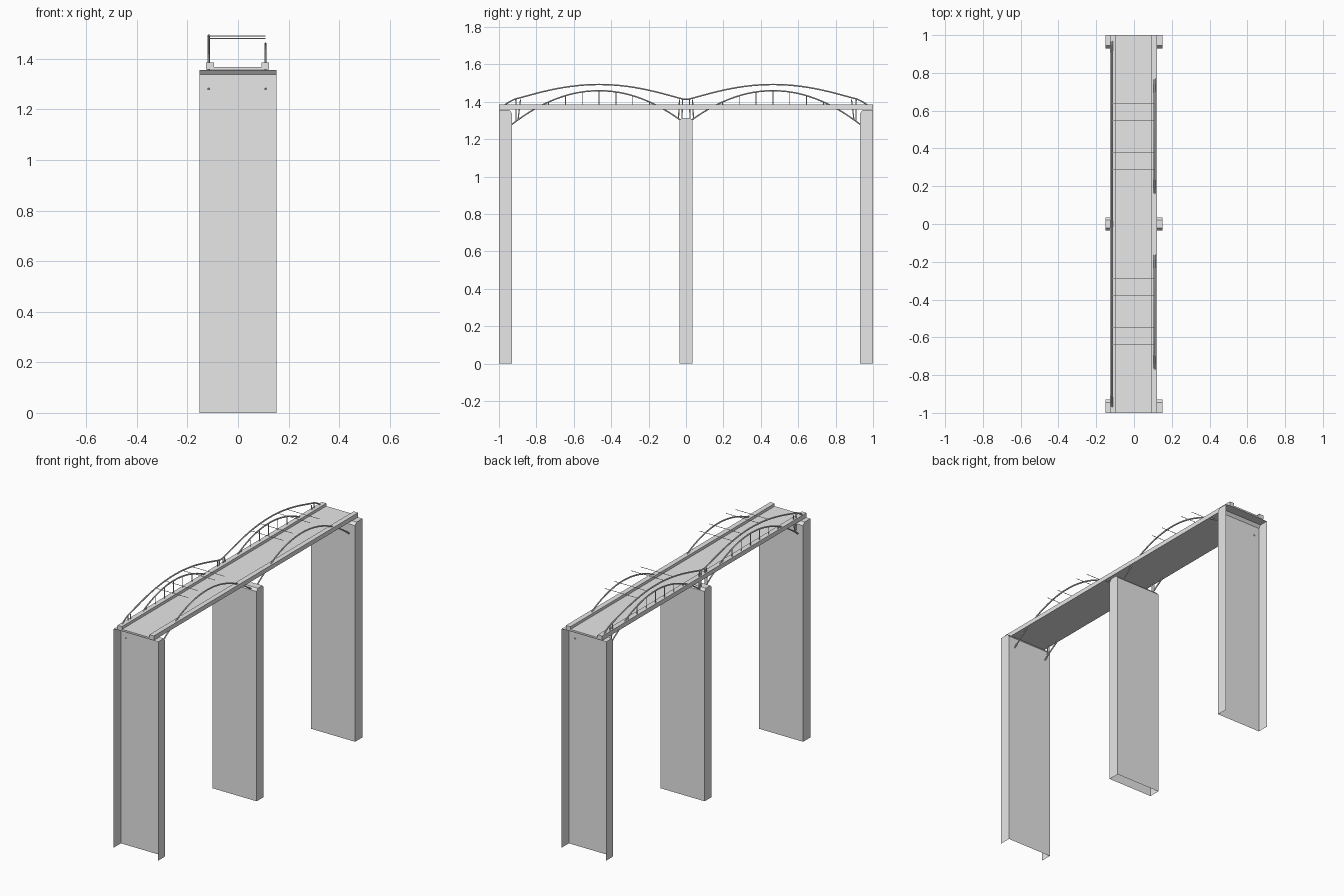
import bpy
import bmesh
from mathutils import Vector

cube = bpy.data.objects.get("Cube")
if cube:
    bpy.data.objects.remove(cube)

GREY = bpy.data.materials.new("concrete_grey")
GREY.use_nodes = True
COLOUR = (0.8, 0.8, 0.8, 1)
GREY.diffuse_color = COLOUR
GREY.node_tree.nodes["Principled BSDF"].inputs["Base Color"].default_value = COLOUR

MID = 0.465        # centre of a span along y
PIER_X = 0.152
LEFT, RIGHT = -0.116, 0.109


def add_object(name, mesh):
    mesh.materials.append(GREY)
    obj = bpy.data.objects.new(name, mesh)
    bpy.context.collection.objects.link(obj)
    return obj


def extrude(name, profile, axis, low, high, open_edges=()):
    """Extrude a closed profile along x or y, leaving the listed edges open."""
    bm = bmesh.new()

    def ring(t):
        return [bm.verts.new((t, a, z) if axis == "x" else (a, t, z)) for a, z in profile]

    a, b = ring(low), ring(high)
    n = len(profile)
    bm.faces.new(a)
    bm.faces.new(b[::-1])
    for i in range(n):
        if i not in open_edges:
            j = (i + 1) % n
            bm.faces.new((a[i], b[i], b[j], a[j]))
    bmesh.ops.recalc_face_normals(bm, faces=bm.faces)
    mesh = bpy.data.meshes.new(name)
    bm.to_mesh(mesh)
    bm.free()
    return add_object(name, mesh)


def rods(name, paths, radius):
    """Thin bars following several point paths, as one mesh."""
    curve = bpy.data.curves.new(name, "CURVE")
    curve.dimensions = "3D"
    curve.bevel_depth = radius
    curve.bevel_resolution = 1
    curve.use_fill_caps = True
    for path in paths:
        spline = curve.splines.new("POLY")
        spline.points.add(len(path) - 1)
        for point, co in zip(spline.points, path):
            point.co = Vector(co).to_4d()
    temp = bpy.data.objects.new(name + "_path", curve)
    bpy.context.collection.objects.link(temp)
    mesh = bpy.data.meshes.new_from_object(temp.evaluated_get(bpy.context.evaluated_depsgraph_get()))
    bpy.data.objects.remove(temp)
    mesh.materials.clear()
    obj = add_object(name, mesh)
    for poly in mesh.polygons:
        poly.use_smooth = False
    return obj


def lower_z(d):
    return 1.46 - 0.83 * d * d


def upper_z(d):
    return 1.412 + 0.081 * max(0, 1 - (d / MID) ** 2) ** 1.2


def steps(reach, count=28):
    return [reach * (2 * i / count - 1) for i in range(count + 1)]


# End piers: channels open to the outside and at the foot
for name, s in (("front_pier", -1), ("back_pier", 1)):
    section = [(s, 0), (s * 0.93, 0), (s * 0.93, 1.339), (s * 0.944, 1.356), (s, 1.356)]
    extrude(name, section, "x", -PIER_X, PIER_X, open_edges=(0, 4))

# Middle pier, open at the foot
extrude("middle_pier",
        [(-0.035, 0), (0.035, 0), (0.035, 1.3), (0.022, 1.315), (-0.022, 1.315), (-0.035, 1.3)],
        "x", -PIER_X, PIER_X, open_edges=(0,))

# Deck with raised kerbs
extrude("deck",
        [(-0.126, 1.358), (0.123, 1.358), (0.123, 1.385), (0.092, 1.385),
         (0.092, 1.368), (-0.095, 1.368), (-0.095, 1.385), (-0.126, 1.385)],
        "y", -1, 1)

# Lower arches on both sides, passing through the deck to the piers
for side, x in (("left", RIGHT), ("right", LEFT)):
    rods(side + "_lower_arches",
         [[(x, s * MID + d, lower_z(d)) for d in steps(0.466)] for s in (-1, 1)], 0.0045)

# Upper chord runs over both spans and drops to the deck at the ends
chord = [(LEFT, -0.97, 1.383), (LEFT, -0.945, 1.4)]
for s in (-1, 1):
    chord += [(LEFT, s * MID + d, upper_z(d)) for d in steps(0.45)]
chord += [(LEFT, 0.945, 1.4), (LEFT, 0.97, 1.383)]
rods("upper_chord", [chord], 0.0045)

# Hangers between the deck and the lower arch
hangers = []
for s in (-1, 1):
    for i in range(-3, 4):
        d = i * 0.09
        hangers.append([(LEFT, s * MID + d, 1.37), (LEFT, s * MID + d, lower_z(d))])
rods("hangers", hangers, 0.0025)

# Struts joining the chord to the arch feet
struts = []
for s in (-1, 1):
    for top, foot in ((0.018, 0.022), (0.035, 0.04), (0.885, 0.898), (0.91, 0.908)):
        struts.append([(LEFT, s * top, 1.412), (LEFT, s * foot, lower_z(foot - MID))])
rods("end_struts", struts, 0.0035)

# Cross wires reaching over the deck
wires = []
for s in (-1, 1):
    for d in (-0.175, -0.085, 0.085, 0.175):
        y, z = s * MID + d, upper_z(d) + 0.001
        wires.append([(LEFT, y, z), (RIGHT, y, z)])
rods("cross_wires", wires, 0.0015)
